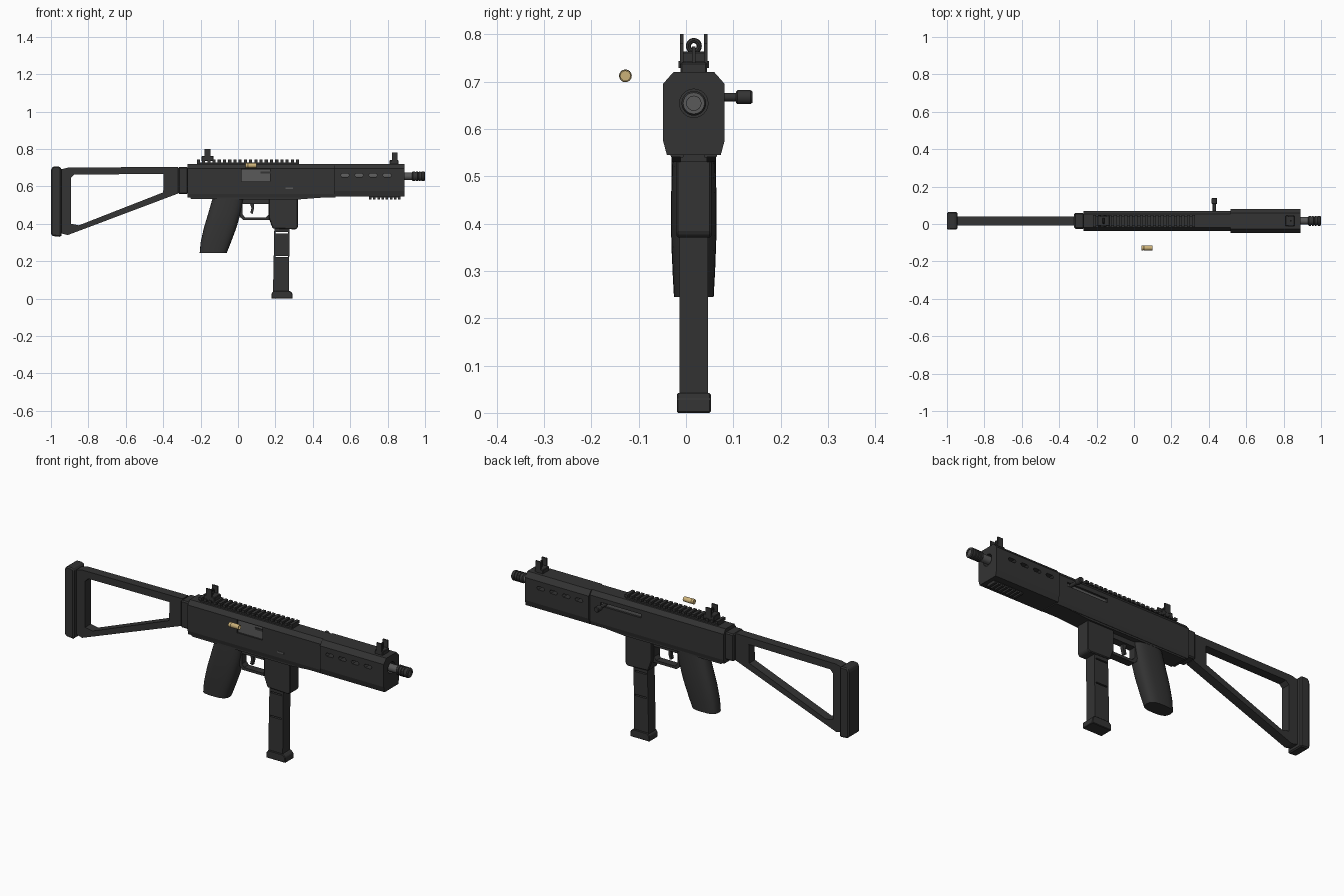
import bpy, bmesh, math
from mathutils import Matrix, Vector

if "Cube" in bpy.data.objects:
    bpy.data.objects.remove(bpy.data.objects["Cube"], do_unlink=True)

C = 0.0165       # centre plane of the body in y
BORE = 0.654     # height of the barrel axis


def material(name, r, g, b):
    m = bpy.data.materials.new(name)
    m.use_nodes = True
    m.diffuse_color = (r, g, b, 1)
    m.node_tree.nodes["Principled BSDF"].inputs["Base Color"].default_value = (r, g, b, 1)
    return m


BLACK = material("matte black", 0.033, 0.033, 0.033)
STEEL = material("grey steel", 0.1, 0.1, 0.1)
BRASS = material("brass", 0.6, 0.44, 0.19)


def finish(name, bm, mat, bevel=0, smooth=False):
    bmesh.ops.recalc_face_normals(bm, faces=bm.faces)
    me = bpy.data.meshes.new(name)
    bm.to_mesh(me)
    bm.free()
    ob = bpy.data.objects.new(name, me)
    bpy.context.collection.objects.link(ob)
    me.materials.append(mat)
    bpy.ops.object.select_all(action="DESELECT")
    bpy.context.view_layer.objects.active = ob
    ob.select_set(True)
    if bevel:
        mod = ob.modifiers.new("edge bevel", "BEVEL")
        mod.width = bevel
        mod.segments = 1
        mod.limit_method = "ANGLE"
    if smooth:
        bpy.ops.object.shade_smooth_by_angle(angle=math.radians(35))
    return ob


def prism(name, pts, axis, a, b, mat=BLACK, bevel=0):
    """Extrude a profile from a to b: (x, z) along y, or (y, z) along x."""
    bm = bmesh.new()
    place = (lambda p: (p[0], a, p[1])) if axis == "y" else (lambda p: (a, p[0], p[1]))
    face = bm.faces.new([bm.verts.new(place(p)) for p in pts])
    ext = bmesh.ops.extrude_face_region(bm, geom=[face])["geom"]
    step = Vector((0, b - a, 0)) if axis == "y" else Vector((b - a, 0, 0))
    bmesh.ops.translate(bm, vec=step, verts=[v for v in ext if isinstance(v, bmesh.types.BMVert)])
    return finish(name, bm, mat, bevel)


def side(name, pts, half, bevel=0, mat=BLACK):
    return prism(name, pts, "y", C - half, C + half, mat, bevel)


def box(name, x0, x1, y0, y1, z0, z1, mat=BLACK, bevel=0):
    return prism(name, [(x0, z0), (x1, z0), (x1, z1), (x0, z1)], "y", y0, y1, mat, bevel)


def block(name, x0, x1, half, z0, z1, mat=BLACK, bevel=0):
    return box(name, x0, x1, C - half, C + half, z0, z1, mat, bevel)


def lathe(name, pts, base, axis="x", mat=BLACK, n=24):
    """Spin (distance along axis, radius) points about the axis."""
    bm = bmesh.new()
    rings = []
    for d, r in pts:
        ring = []
        for i in range(n):
            t = math.tau * i / n
            u, v = r * math.cos(t), r * math.sin(t)
            off = (d, u, v) if axis == "x" else (u, d, v)
            ring.append(bm.verts.new(Vector(base) + Vector(off)))
        rings.append(ring)
    for r0, r1 in zip(rings, rings[1:]):
        for i in range(n):
            bm.faces.new((r0[i], r0[(i + 1) % n], r1[(i + 1) % n], r1[i]))
    bm.faces.new(rings[0])
    bm.faces.new(rings[-1])
    return finish(name, bm, mat, smooth=True)


def cut(target, cutter):
    """Subtract the cutter from the target, then discard it."""
    mod = target.modifiers.new("cut", "BOOLEAN")
    mod.operation = "DIFFERENCE"
    mod.solver = "EXACT"
    mod.object = cutter
    with bpy.context.temp_override(object=target, active_object=target, selected_objects=[target]):
        bpy.ops.object.modifier_apply(modifier=mod.name)
    bpy.data.objects.remove(cutter, do_unlink=True)


def octagon(half, top_half, foot_half, z0, z1, shoulder, waist):
    right = [(C + foot_half, z0), (C + half, waist), (C + half, shoulder), (C + top_half, z1)]
    return right + [(2 * C - y, z) for y, z in reversed(right)]


# Receiver with the ejection port on the right and the handle slot on the left
receiver = prism("receiver", octagon(0.053, 0.036, 0.048, 0.54, 0.72, 0.697, 0.56), "x", -0.27, 0.52)
cut(receiver, box("port_cutter", 0.02, 0.17, -0.1, C - 0.035, 0.627, 0.695))
cut(receiver, box("slot_cutter", 0.217, 0.455, C + 0.04, 0.2, 0.655, 0.675))
box("bolt", 0.015, 0.175, C - 0.044, C - 0.03, 0.62, 0.692, STEEL)
box("extractor", 0.12, 0.17, C - 0.047, C - 0.04, 0.668, 0.68)
box("slot_floor", 0.21, 0.46, C + 0.036, C + 0.042, 0.652, 0.678, STEEL)
box("selector_plate", 0.255, 0.295, C - 0.055, C - 0.05, 0.586, 0.594, STEEL)
side("lower_frame", [(-0.268, 0.56), (-0.25, 0.532), (0.32, 0.53), (0.515, 0.545), (0.515, 0.56)], 0.046)

# Handguard, slotted through to the barrel, with a bored front end
guard = prism("handguard", octagon(0.065, 0.043, 0.057, 0.545, 0.72, 0.695, 0.575), "x", 0.515, 0.89)
for i in range(4):
    x = 0.548 + i * 0.075
    cut(guard, side("vent_cutter", [(x, 0.659), (x + 0.008, 0.65), (x + 0.04, 0.65), (x + 0.048, 0.659),
                                    (x + 0.04, 0.668), (x + 0.008, 0.668)], 0.2))
cut(guard, lathe("bore_cutter", [(0.86, 0.03), (0.95, 0.03)], (0, C, BORE)))

# Barrel and ribbed muzzle
lathe("barrel", [(0.5, 0.02), (0.94, 0.02)], (0, C, BORE), mat=STEEL)
ribs = [(0.93, 0.02), (0.935, 0.026)]
for i in range(3):
    x = 0.945 + i * 0.015
    ribs += [(x, 0.026), (x + 0.002, 0.023), (x + 0.006, 0.023), (x + 0.008, 0.026)]
lathe("muzzle", ribs + [(0.995, 0.026), (1.0, 0.022), (1.0, 0.015), (0.965, 0.015)], (0, C, BORE))
lathe("muzzle_ring", [(0.996, 0.0225), (1.0005, 0.0225), (1.0005, 0.016), (0.98, 0.0155)], (0, C, BORE), mat=STEEL)


# Toothed accessory rails
def rail(name, x0, x1, half, z_base, z_tip, count):
    mid = (z_base + z_tip) / 2
    block(name + "_base", x0, x1, half * 0.8, min(z_base, mid), max(z_base, mid))
    pitch = (x1 - x0) / (count - 0.4)
    for i in range(count):
        x = x0 + i * pitch
        block(f"{name}_tooth_{i + 1}", x, x + pitch * 0.6, half, min(mid, z_tip), max(mid, z_tip))


rail("top_rail", -0.22, 0.327, 0.032, 0.715, 0.743, 20)
rail("bottom_rail", 0.70, 0.87, 0.028, 0.55, 0.53, 8)


# Sights: base block with two protective wings
def sight(name, x0, x1, w0, w1, z0, z1, top):
    block(name + "_base", x0, x1, 0.028, z0, z1, bevel=0.003)
    for tag, s in (("left", 1), ("right", -1)):
        box(f"{name}_{tag}_wing", w0, w1, *sorted((C + s * 0.022, C + s * 0.029)), z1 - 0.01, top)


sight("rear_sight", -0.195, -0.13, -0.18, -0.147, 0.735, 0.763, 0.80)
sight("front_sight", 0.81, 0.858, 0.823, 0.852, 0.715, 0.74, 0.78)
bpy.ops.mesh.primitive_torus_add(major_radius=0.0115, minor_radius=0.0055, major_segments=20, minor_segments=8,
                                 location=(-0.163, C, 0.775), rotation=(0, math.pi / 2, 0))
aperture = bpy.context.object
aperture.name = "rear_sight_aperture"
aperture.data.materials.append(BLACK)
block("front_sight_post", 0.834, 0.842, 0.004, 0.735, 0.774)

# Charging handle
lathe("handle_stem", [(0.04, 0.009), (0.11, 0.009)], (0.43, 0, 0.667), "y")
lathe("handle_knob", [(0.106, 0.012), (0.109, 0.015), (0.136, 0.015), (0.14, 0.012)], (0.43, 0, 0.667), "y")

# Skeleton folding stock
block("stock_hinge", -0.32, -0.268, 0.042, 0.56, 0.705, bevel=0.006)
stock = side("stock_frame", [(-0.95, 0.35), (-0.91, 0.34), (-0.32, 0.562), (-0.32, 0.705),
                             (-0.91, 0.70), (-0.95, 0.69)], 0.024)
cut(stock, side("stock_cutter", [(-0.893, 0.40), (-0.85, 0.392), (-0.40, 0.568), (-0.397, 0.667),
                                 (-0.875, 0.663), (-0.893, 0.645)], 0.1))
side("butt_pad", [(-0.995, 0.335), (-0.945, 0.33), (-0.945, 0.70), (-0.96, 0.706), (-0.99, 0.706),
                  (-1.0, 0.69), (-1.0, 0.35)], 0.047, bevel=0.006)

# Rounded pistol grip lofted from oval sections: height, back, front, half width
bm = bmesh.new()
previous = None
for z, back, front, half in [(0.245, -0.205, -0.06, 0.042), (0.30, -0.2, -0.038, 0.045), (0.38, -0.182, -0.008, 0.048),
                             (0.46, -0.158, 0.015, 0.048), (0.54, -0.135, 0.032, 0.045)]:
    ring = []
    for i in range(24):
        c, s = math.cos(math.tau * i / 24), math.sin(math.tau * i / 24)
        px = math.copysign(abs(c) ** 0.7, c) * (front - back) / 2 + (front + back) / 2
        ring.append(bm.verts.new((px, C + math.copysign(abs(s) ** 0.7, s) * half, z)))
    if previous:
        for i in range(24):
            j = (i + 1) % 24
            bm.faces.new((previous[i], previous[j], ring[j], ring[i]))
    else:
        bm.faces.new(ring)
    previous = ring
bm.faces.new(previous)
finish("pistol_grip", bm, BLACK, smooth=True)

# Trigger and its guard
loop = side("trigger_guard", [(0.005, 0.54), (0.012, 0.435), (0.03, 0.42), (0.18, 0.42), (0.18, 0.54)], 0.02)
cut(loop, side("guard_cutter", [(0.025, 0.505), (0.025, 0.45), (0.038, 0.434), (0.15, 0.434),
                                (0.163, 0.45), (0.163, 0.505)], 0.1))
side("trigger", [(0.06, 0.52), (0.072, 0.485), (0.066, 0.458), (0.078, 0.453), (0.086, 0.485), (0.086, 0.52)], 0.009)

# Magazine well, magazine with sight slits, and floor plate
side("magazine_well", [(0.165, 0.545), (0.165, 0.43), (0.185, 0.375), (0.31, 0.37), (0.32, 0.38), (0.32, 0.545)],
     0.037, bevel=0.004)
mag = prism("magazine", octagon(0.03, 0.03, 0.03, 0.2, 0.3, 0.28, 0.22), "x", 0, 0.1)
bpy.data.objects.remove(mag, do_unlink=True)
mag = side("magazine", [(0.187, 0.03), (0.272, 0.03), (0.276, 0.42), (0.195, 0.42)], 0.03)
for z in (0.352, 0.225):
    cut(mag, block("slit_cutter", 0.2, 0.266, 0.1, z - 0.0035, z + 0.0035))
side("floor_plate", [(0.178, 0), (0.292, 0), (0.29, 0.03), (0.276, 0.042), (0.192, 0.042), (0.18, 0.03)],
     0.036, bevel=0.003)

# Ejected casing beside the port
lathe("casing", [(0.04, 0.0125), (0.044, 0.0135), (0.05, 0.0135), (0.053, 0.0115), (0.057, 0.0135),
                 (0.1, 0.0125), (0.1, 0.01), (0.09, 0.01)], (0, -0.128, 0.712), mat=BRASS, n=16)
